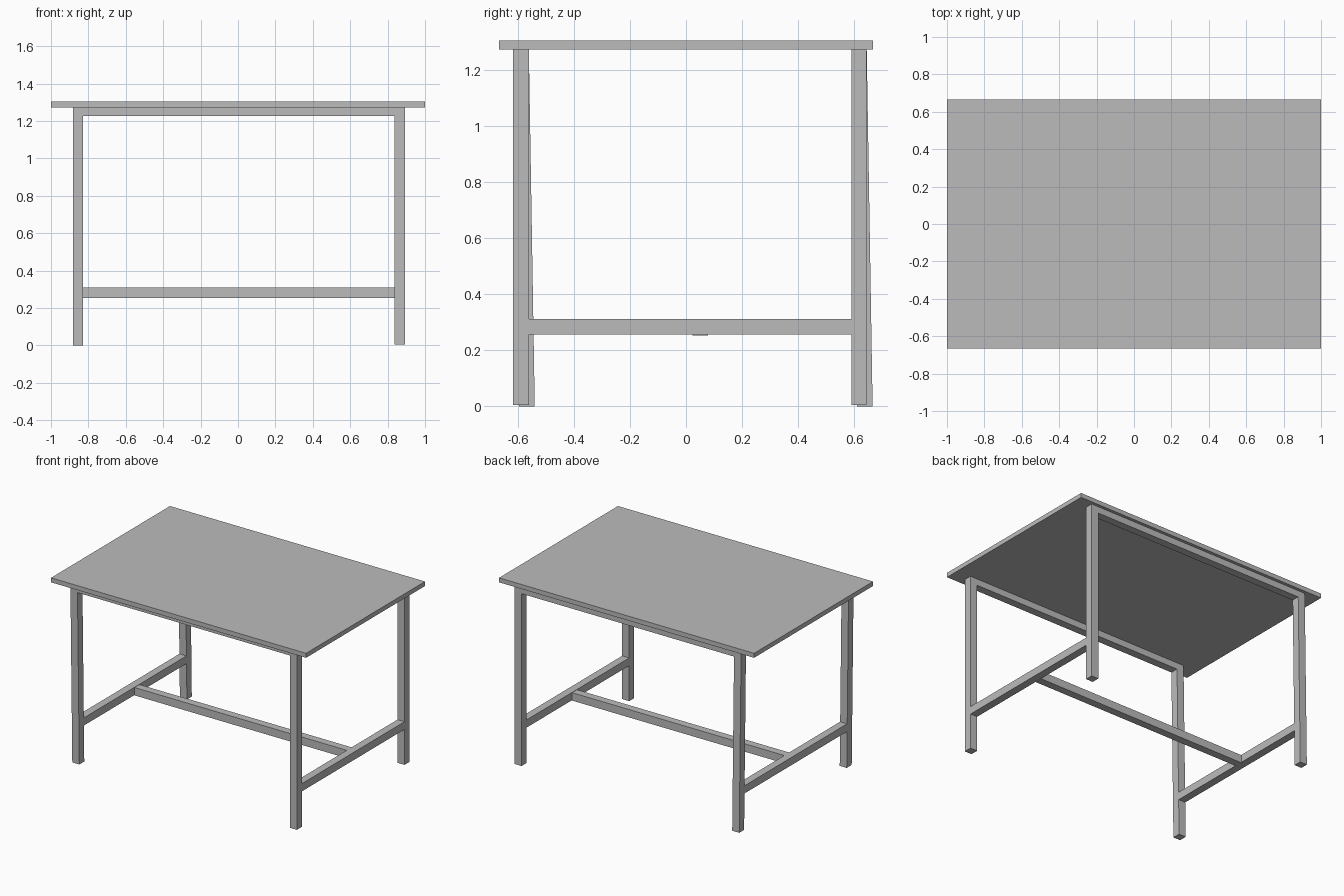
import bpy
import bmesh

cube = bpy.data.objects.get("Cube")
if cube:
    bpy.data.objects.remove(cube, do_unlink=True)

grey = bpy.data.materials.new("plain grey")
grey.use_nodes = True
colour = (0.5, 0.5, 0.5, 1)
grey.diffuse_color = colour
grey.node_tree.nodes["Principled BSDF"].inputs["Base Color"].default_value = colour


def box(name, x, y, z, lean=0.0):
    """Box from (min, max) ranges; lean slides its bottom along y."""
    bm = bmesh.new()
    bmesh.ops.create_cube(bm, size=1)
    for v in bm.verts:
        low = v.co.z < 0
        v.co = [r[0] if c < 0 else r[1] for c, r in zip(v.co, (x, y, z))]
        if low:
            v.co.y += lean
    mesh = bpy.data.meshes.new(name)
    bm.to_mesh(mesh)
    bm.free()
    mesh.materials.append(grey)
    obj = bpy.data.objects.new(name, mesh)
    bpy.context.collection.objects.link(obj)
    return obj


TOP, UNDER = 1.304, 1.272
RAIL_Z = (0.256, 0.311)
FRONT_Y, BACK_Y = (-0.616, -0.56), (0.589, 0.644)
# Side: x range, foot height, lean of the legs
SIDES = {"right": ((-0.883, -0.828), 0.0, 0.021),
         "left": ((0.838, 0.893), 0.005, 0.0)}

box("table_top", (-1, 1), (-0.666, 0.666), (UNDER, TOP))

# Legs and the low rail joining them on each side
for side, (x, foot, lean) in SIDES.items():
    for end, y in (("front", FRONT_Y), ("back", BACK_Y)):
        box(f"{end}_{side}_leg", x, y, (foot, UNDER), lean)
    shift = lean * 0.78
    box(f"{side}_side_rail", x, (FRONT_Y[1] + shift, BACK_Y[0] + shift), RAIL_Z)

# Aprons under the top and the central stretcher, between the sides
inner = (SIDES["right"][0][1], SIDES["left"][0][0])
for end, y in (("front", FRONT_Y), ("back", BACK_Y)):
    box(f"{end}_apron", inner, y, (1.226, UNDER))
box("centre_stretcher", inner, (0.024, 0.079), (0.253, 0.309))
